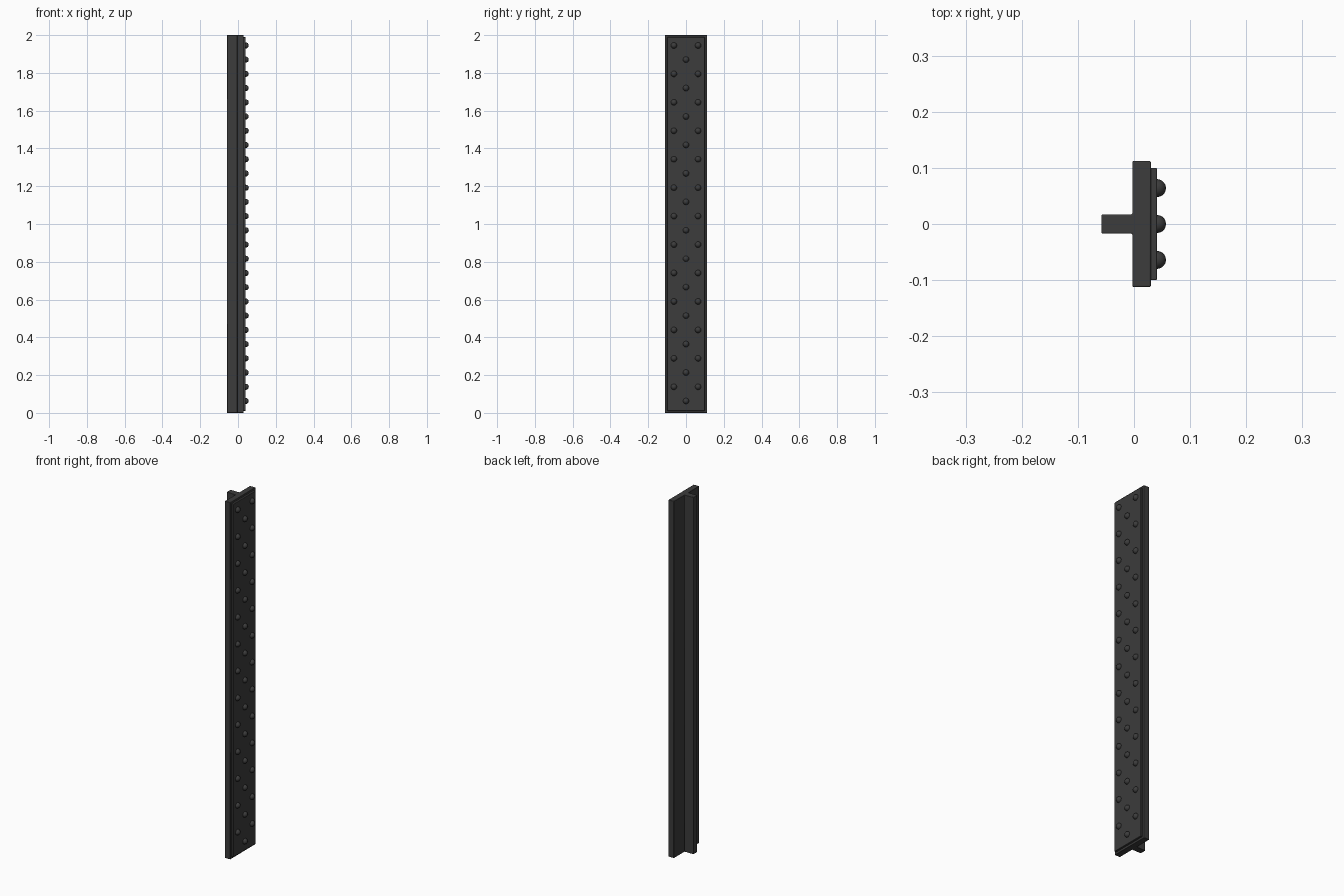
import bpy, bmesh
from math import radians
from mathutils import Matrix

cube = bpy.data.objects.get("Cube")
if cube:
    bpy.data.objects.remove(cube, do_unlink=True)

HEIGHT = 2.0
metal = bpy.data.materials.new("dark grey metal")
metal.use_nodes = True
color = (0.045, 0.045, 0.045, 1)
metal.diffuse_color = color
metal.node_tree.nodes["Principled BSDF"].inputs["Base Color"].default_value = color


def add_object(name, bm, bevel=0):
    bmesh.ops.recalc_face_normals(bm, faces=bm.faces[:])
    mesh = bpy.data.meshes.new(name)
    bm.to_mesh(mesh)
    bm.free()
    mesh.materials.append(metal)
    obj = bpy.data.objects.new(name, mesh)
    bpy.context.collection.objects.link(obj)
    if bevel:
        mod = obj.modifiers.new("soft edges", "BEVEL")
        mod.width = bevel
        mod.segments = 2
        mod.limit_method = "ANGLE"
    bpy.ops.object.select_all(action="DESELECT")
    obj.select_set(True)
    bpy.context.view_layer.objects.active = obj
    bpy.ops.object.shade_smooth_by_angle(angle=radians(40))
    return obj


def extrude_profile(name, points, bottom, top, bevel):
    bm = bmesh.new()
    face = bm.faces.new([bm.verts.new((x, y, bottom)) for x, y in points])
    grown = bmesh.ops.extrude_face_region(bm, geom=[face])["geom"]
    verts = [v for v in grown if isinstance(v, bmesh.types.BMVert)]
    bmesh.ops.translate(bm, verts=verts, vec=(0, 0, top - bottom))
    return add_object(name, bm, bevel)


# T-shaped beam: wide flange with a central rib behind it
half = [(0.03, 0.112), (-0.003, 0.112), (-0.003, 0.017), (-0.058, 0.017)]
profile = half + [(x, -y) for x, y in reversed(half)]
extrude_profile("t_beam", profile, 0, HEIGHT, 0.002)

# Raised facing plate
plate = [(0.028, -0.1), (0.041, -0.1), (0.041, 0.1), (0.028, 0.1)]
extrude_profile("facing_plate", plate, 0.011, HEIGHT - 0.011, 0.002)

# Domed rivets in three staggered rows
bm = bmesh.new()
for y, start in ((-0.064, 0.138), (0, 0.063), (0.064, 0.138)):
    for i in range(13):
        place = Matrix.Translation((0.041, y, start + i * 0.1506))
        turn = Matrix.Rotation(radians(90), 4, "Y")
        bmesh.ops.create_uvsphere(bm, u_segments=16, v_segments=10,
                                  radius=0.016, matrix=place @ turn)
# Keep only the domes in front of the plate
bmesh.ops.bisect_plane(bm, geom=bm.verts[:] + bm.edges[:] + bm.faces[:],
                       plane_co=(0.039, 0, 0), plane_no=(1, 0, 0), clear_inner=True)
add_object("rivets", bm)
